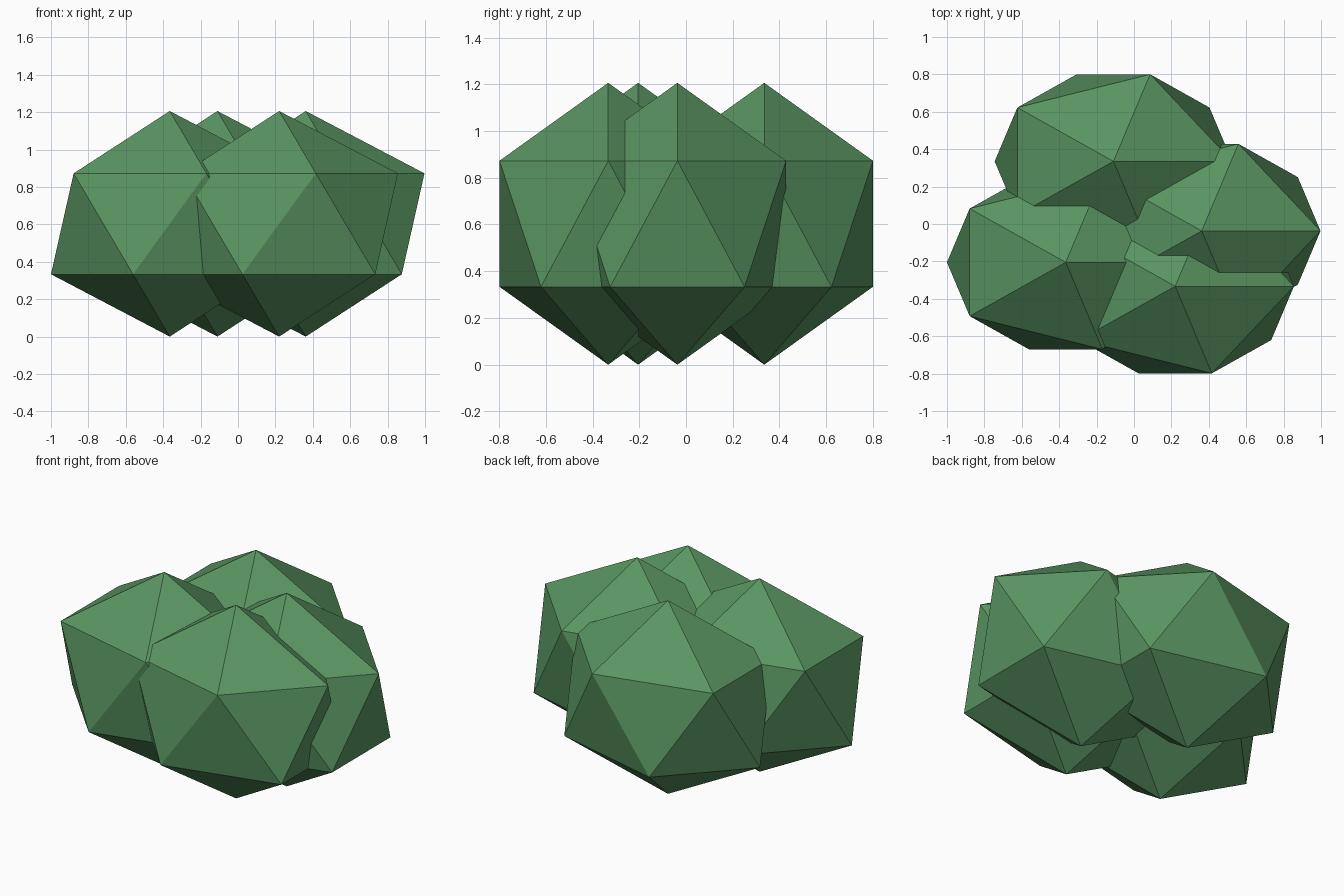
import bpy

if "Cube" in bpy.data.objects:
    bpy.data.objects.remove(bpy.data.objects["Cube"])

# Leaf material
leaf = bpy.data.materials.new("leaf_green")
leaf.diffuse_color = (0.10, 0.30, 0.12, 1)
leaf.use_nodes = True
leaf.node_tree.nodes["Principled BSDF"].inputs["Base Color"].default_value = leaf.diffuse_color

# Half-size of one leaf clump (a stretched icosahedron)
SIZE = (0.71, 0.547, 0.603)

# Four overlapping clumps form the bush
clumps = {
    "left_leaf_clump": (-0.365, -0.205),
    "back_leaf_clump": (-0.11, 0.335),
    "right_leaf_clump": (0.362, -0.037),
    "front_leaf_clump": (0.22, -0.333),
}


def add_clump(name, x, y):
    bpy.ops.mesh.primitive_ico_sphere_add(subdivisions=1, radius=1,
                                          location=(x, y, SIZE[2]))
    ob = bpy.context.object
    ob.name = name
    ob.scale = SIZE
    bpy.ops.object.transform_apply(location=False, rotation=False, scale=True)
    ob.data.materials.append(leaf)
    return ob


for name, (x, y) in clumps.items():
    add_clump(name, x, y)
